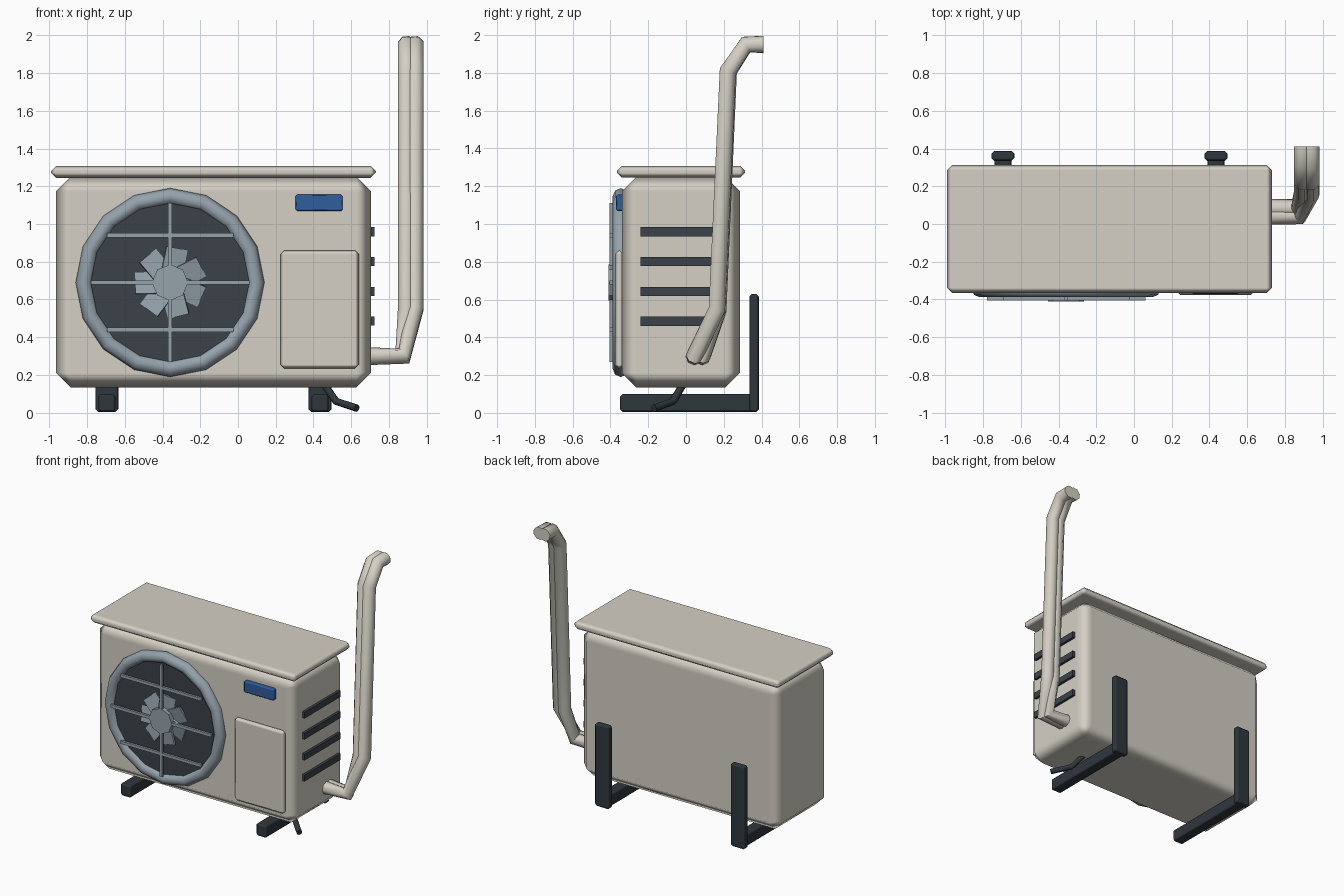
import bpy
import bmesh
from math import radians, cos, sin, pi
from mathutils import Matrix, Vector

cube = bpy.data.objects.get("Cube")
if cube:
    bpy.data.objects.remove(cube, do_unlink=True)


def material(name, rgb):
    m = bpy.data.materials.new(name)
    m.use_nodes = True
    m.diffuse_color = (*rgb, 1)
    m.node_tree.nodes["Principled BSDF"].inputs["Base Color"].default_value = (*rgb, 1)
    return m


IVORY = material("warm ivory", (0.66, 0.63, 0.56))
STEEL = material("blue grey", (0.30, 0.36, 0.41))
DARK = material("dark slate", (0.045, 0.055, 0.068))
IRON = material("black iron", (0.028, 0.038, 0.046))
BLUE = material("deep blue", (0.03, 0.11, 0.34))


def smooth(ob, angle=50):
    bpy.ops.object.select_all(action='DESELECT')
    ob.select_set(True)
    bpy.context.view_layer.objects.active = ob
    bpy.ops.object.shade_smooth_by_angle(angle=radians(angle))


def finish(name, bm, mat):
    mesh = bpy.data.meshes.new(name)
    bm.to_mesh(mesh)
    bm.free()
    mesh.materials.append(mat)
    ob = bpy.data.objects.new(name, mesh)
    bpy.context.collection.objects.link(ob)
    return ob


def box(name, x, y, z, mat, bevel=0.0):
    """Box from (min, max) spans, with an optional hardened chamfer."""
    bm = bmesh.new()
    bmesh.ops.create_cube(bm, size=1)
    for v in bm.verts:
        v.co = [s[0] + (c + 0.5) * (s[1] - s[0]) for c, s in zip(v.co, (x, y, z))]
    ob = finish(name, bm, mat)
    if bevel:
        for p in ob.data.polygons:
            p.use_smooth = True
        mod = ob.modifiers.new("chamfer", 'BEVEL')
        mod.width = bevel
        mod.segments = 1
        mod.harden_normals = True
    return ob


def disc(name, centre, radius, depth, sides, mat):
    """Cylinder whose axis runs front to back."""
    bm = bmesh.new()
    bmesh.ops.create_cone(bm, cap_ends=True, segments=sides, radius1=radius,
                          radius2=radius, depth=depth,
                          matrix=Matrix.Translation(centre) @ Matrix.Rotation(pi / 2, 4, 'X'))
    return finish(name, bm, mat)


def tube(name, points, radius, mat):
    """Eight-sided tube along a straight-segment path."""
    curve = bpy.data.curves.new(name, 'CURVE')
    curve.dimensions = '3D'
    curve.bevel_depth = radius
    curve.bevel_resolution = 2
    curve.use_fill_caps = True
    line = curve.splines.new('POLY')
    line.points.add(len(points) - 1)
    for p, co in zip(line.points, points):
        p.co = (*co, 1)
    curve.materials.append(mat)
    ob = bpy.data.objects.new(name, curve)
    bpy.context.collection.objects.link(ob)
    bpy.ops.object.select_all(action='DESELECT')
    ob.select_set(True)
    bpy.context.view_layer.objects.active = ob
    bpy.ops.object.convert(target='MESH')
    smooth(bpy.context.object)


# Cabinet, lid and front fittings
box("cabinet", (-0.965, 0.705), (-0.34, 0.285), (0.135, 1.25), IVORY, 0.077)
box("lid", (-0.99, 0.73), (-0.365, 0.312), (1.245, 1.308), IVORY, 0.027)
box("service_panel", (0.225, 0.64), (-0.375, -0.33), (0.235, 0.86), IVORY, 0.02)
box("badge_plate", (0.305, 0.555), (-0.37, -0.33), (1.07, 1.155), BLUE, 0.008)

# Fan opening with rounded sixteen-sided ring
FX, FZ = -0.36, 0.69
disc("fan_opening", (FX, -0.345, FZ), 0.44, 0.03, 32, DARK)
bm = bmesh.new()
SIDES, TUBE = 16, 8
rings = []
for i in range(SIDES):
    a = 2 * pi * i / SIDES
    ring = []
    for j in range(TUBE):
        t = 2 * pi * j / TUBE
        r = 0.457 + 0.043 * cos(t)
        ring.append(bm.verts.new((FX + r * cos(a), -0.345 + 0.043 * sin(t), FZ + r * sin(a))))
    rings.append(ring)
for i in range(SIDES):
    a, b = rings[i], rings[(i + 1) % SIDES]
    for j in range(TUBE):
        k = (j + 1) % TUBE
        bm.faces.new((a[j], a[k], b[k], b[j]))
bmesh.ops.recalc_face_normals(bm, faces=bm.faces)
smooth(finish("fan_ring", bm, STEEL), 60)

# Pitched fan blades and hub
bm = bmesh.new()
BLADES = 7
for i in range(BLADES):
    spin = Matrix.Rotation(2 * pi * i / BLADES + 0.2, 4, 'Y')
    pitch = Matrix.Rotation(radians(12), 4, 'Z')
    place = (Matrix.Translation((FX, -0.366, FZ)) @ spin
             @ Matrix.Translation((0, 0, 0.12)) @ pitch
             @ Matrix.Diagonal(Vector((0.115, 0.014, 0.13, 1))))
    bmesh.ops.create_cube(bm, size=1, matrix=place)
finish("fan_blades", bm, STEEL)
disc("fan_hub", (FX, -0.388, FZ), 0.096, 0.044, 8, STEEL)

# Grille bars
for name, dz, half in (("upper", 0.25, 0.335), ("middle", 0, 0.42), ("lower", -0.25, 0.335)):
    box("grille_bar_" + name, (FX - half, FX + half), (-0.406, -0.388),
        (FZ + dz - 0.011, FZ + dz + 0.011), STEEL)
box("grille_bar_upright", (FX - 0.011, FX + 0.011), (-0.406, -0.388),
    (FZ - 0.42, FZ + 0.42), STEEL)

# Side vent slats
for i in range(4):
    z = 0.485 + i * 0.158
    box(f"vent_slat_{i + 1}", (0.69, 0.724), (-0.24, 0.185), (z - 0.024, z + 0.024), DARK)

# Wall brackets: floor arm plus upright
for side, x in (("right", -0.695), ("left", 0.435)):
    box(f"bracket_arm_{side}", (x - 0.045, x + 0.045), (-0.35, 0.36),
        (0.005, 0.1), IRON, 0.014)
    box(f"bracket_upright_{side}", (x - 0.061, x + 0.061), (0.335, 0.386),
        (0.005, 0.63), IRON, 0.014)

# Twin pipes and drain hose
tube("outer_pipe", [(0.68, 0.045, 0.3), (0.88, 0.045, 0.3), (0.938, 0.165, 0.55),
                    (0.938, 0.222, 1.81), (0.938, 0.318, 1.95), (0.938, 0.41, 1.95)],
     0.048, IVORY)
tube("inner_pipe", [(0.68, 0.085, 0.3), (0.865, 0.085, 0.3), (0.893, 0.168, 0.54),
                    (0.893, 0.225, 1.81), (0.893, 0.318, 1.95), (0.893, 0.41, 1.95)],
     0.048, IVORY)
tube("drain_hose", [(0.45, -0.01, 0.16), (0.52, -0.07, 0.06), (0.63, -0.17, 0.024)],
     0.02, IRON)
